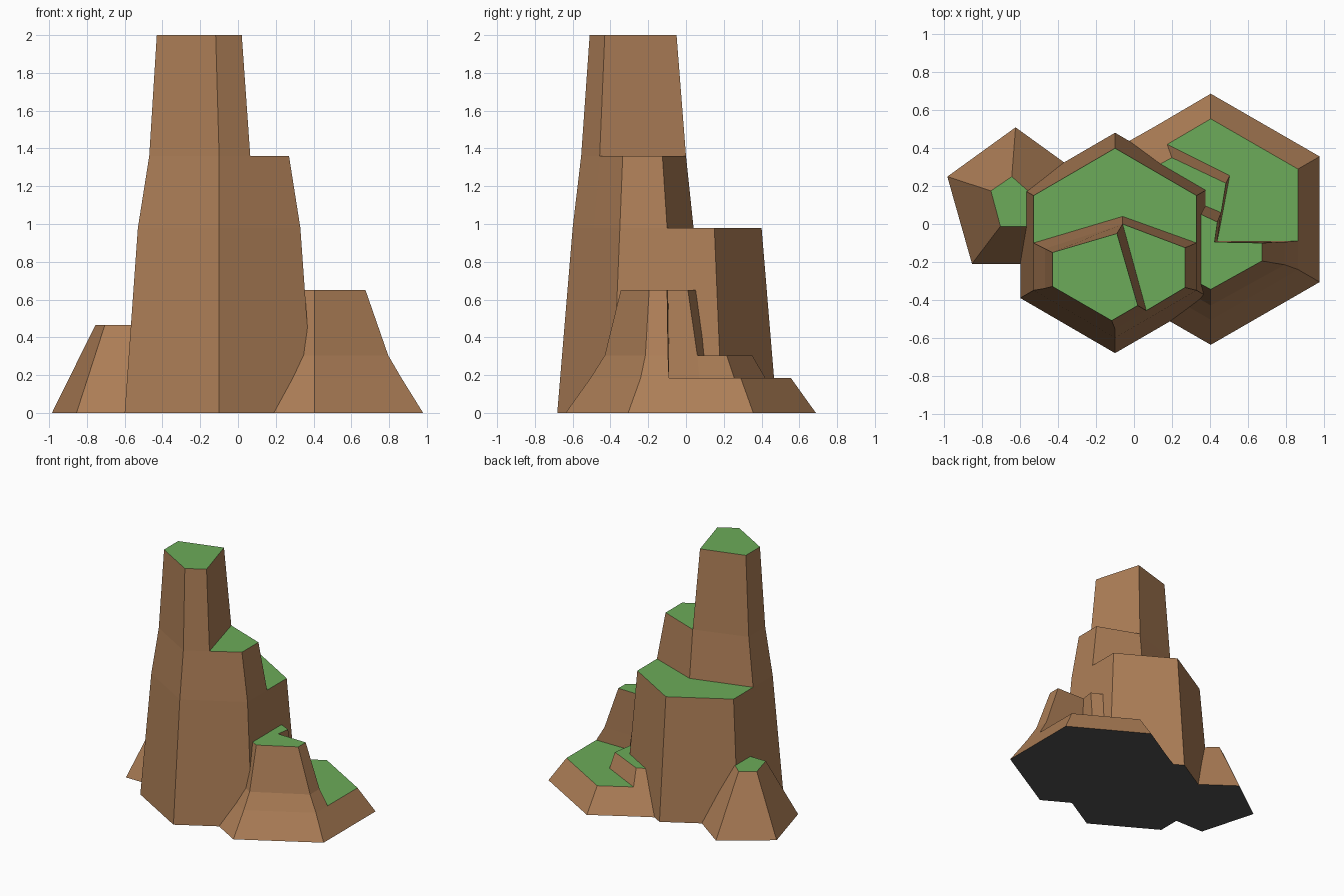
import bpy, bmesh

if "Cube" in bpy.data.objects:
    bpy.data.objects.remove(bpy.data.objects["Cube"])


def material(name, rgb):
    m = bpy.data.materials.new(name)
    m.diffuse_color = (*rgb, 1)
    m.use_nodes = True
    m.node_tree.nodes["Principled BSDF"].inputs["Base Color"].default_value = m.diffuse_color
    return m


MATS = [material("rock_brown", (0.42, 0.21, 0.095)),
        material("grass_green", (0.15, 0.41, 0.10)),
        material("underside_grey", (0.085, 0.085, 0.085))]
ROCK, GRASS, UNDER = 0, 1, 2


def scaled(loop, centre, k):
    return [(centre[0] + (x - centre[0]) * k, centre[1] + (y - centre[1]) * k) for x, y in loop]


def terraced_rock(name, tiers):
    """Each tier: (z0, loop0, z1, loop1, ledge) - tapered walls plus a grass ledge on top."""
    bm = bmesh.new()
    cache = {}

    def vert(p, z):
        key = (round(p[0], 4), round(p[1], 4), round(z, 4))
        if key not in cache:
            cache[key] = bm.verts.new(key)
        return cache[key]

    def face(pts, mat):
        bm.faces.new(pts).material_index = mat

    face([vert(p, tiers[0][0]) for p in tiers[0][1]], UNDER)
    for z0, lo, z1, hi, ledge in tiers:
        n = len(lo)
        for i in range(n):
            j = (i + 1) % n
            face([vert(lo[i], z0), vert(lo[j], z0), vert(hi[j], z1), vert(hi[i], z1)], ROCK)
        face([vert(p, z1) for p in ledge], GRASS)
    bmesh.ops.recalc_face_normals(bm, faces=bm.faces)
    me = bpy.data.meshes.new(name)
    bm.to_mesh(me)
    bm.free()
    for m in MATS:
        me.materials.append(m)
    ob = bpy.data.objects.new(name, me)
    bpy.context.collection.objects.link(ob)
    return ob


# Tall spire: hexagonal base, stepping up in three terraces
a = [(-.53, -.10), (-.53, -.35), (-.10, -.60), (.09, -.49), (.33, -.35),
     (.33, -.10), (.33, .15), (-.10, .40), (-.53, .15)]
inner = (-.06, .04)
b = [(-.47, -.13), (-.47, -.34), (-.10, -.555), (.065, -.457), (.27, -.335),
     (.27, -.125), (-.06, 0)]
c = [(-.43, -.15), (-.43, -.33), (-.118, -.51), (.02, -.43), (-.09, -.05)]
spire = terraced_rock("rock_spire", [
    (0, scaled(a, (-.1, -.1), 1.163), .98, a, [a[0], inner] + a[5:]),
    (.98, a[:6] + [inner], 1.36, b, b[3:]),
    (1.36, b[:4] + b[6:], 2, c, c)])

# Low wide rock on the right, also three terraces
d = [(.865, -.09), (.865, .29), (.405, .555), (.175, .42), (-.055, .29),
     (-.055, -.24), (.405, -.505), (.865, -.24)]
q = [(.44, -.09), (.47, .07), (.505, .255)]
e = [(.795, -.095), (.44, -.09), (.46, .06), (.485, .215), (.20, .35),
     (.015, .25), (.015, -.20), (.405, -.43), (.795, -.215)]
f = [(.675, -.10), (.425, -.095), (.44, .01), (.135, .155), (.135, -.20),
     (.405, -.345), (.675, -.195)]
right_rock = terraced_rock("right_rock", [
    (0, scaled(d, (.405, .025), 1.25), .185, d, d[:4] + q[::-1]),
    (.185, d[:1] + q + d[3:], .305, e, e[2:6]),
    (.305, e[:3] + e[5:], .65, f, f)])

# Small five-sided rock on the left
g = [(-.625, .51), (-.985, .25), (-.855, -.21), (-.395, -.21), (-.265, .25)]
h = [(-.645, .25), (-.755, .175), (-.705, -.012), (-.55, -.012), (-.52, .14)]
left_rock = terraced_rock("left_rock", [(0, g, .465, h, h)])

# Fuse the rocks into one solid
bpy.context.view_layer.objects.active = spire
for part in (right_rock, left_rock):
    mod = spire.modifiers.new("fuse", 'BOOLEAN')
    mod.operation, mod.solver, mod.object = 'UNION', 'EXACT', part
    bpy.ops.object.modifier_apply(modifier=mod.name)
    bpy.data.objects.remove(part)
